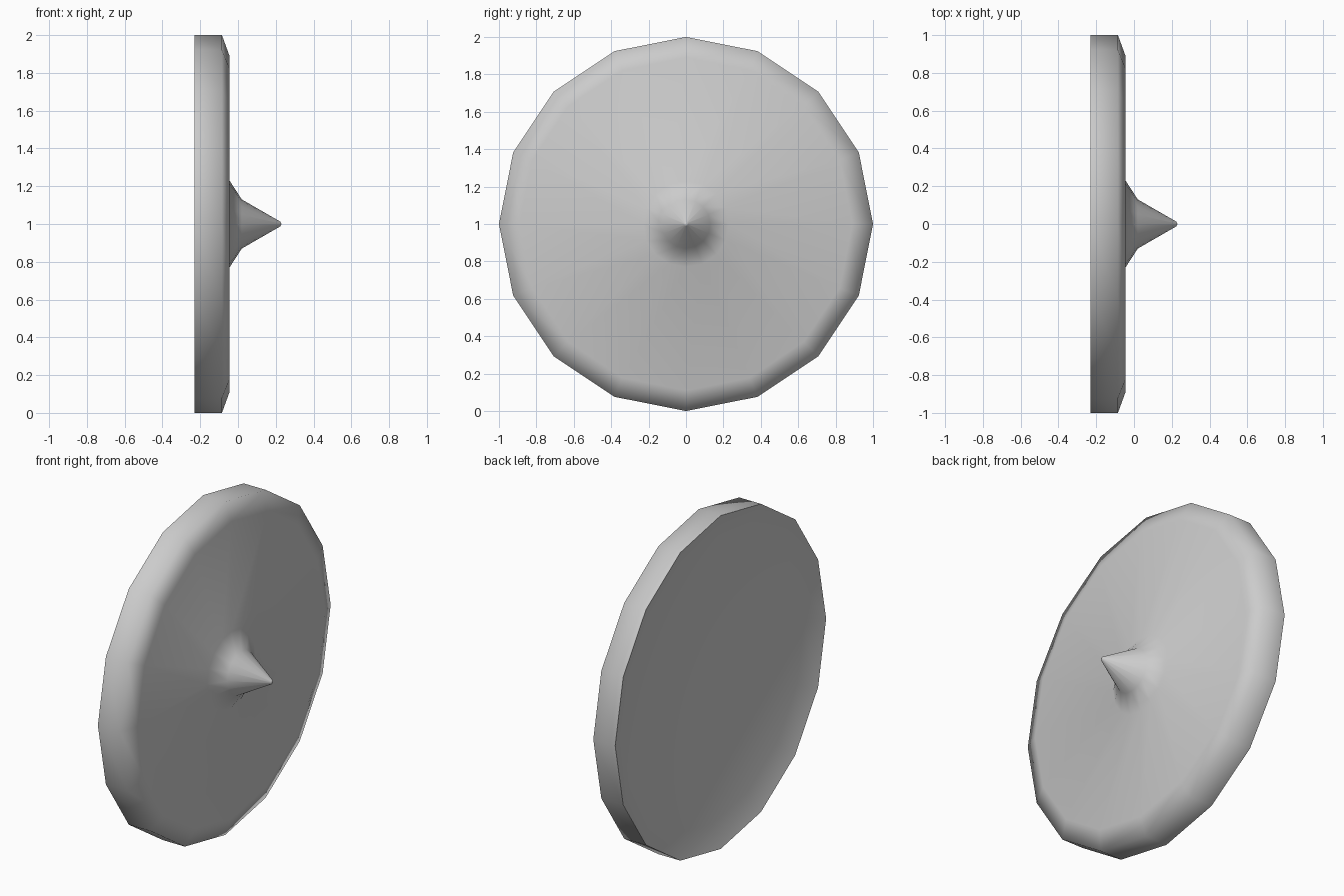
import bpy, bmesh, math

if "Cube" in bpy.data.objects:
    bpy.data.objects.remove(bpy.data.objects["Cube"])

SIDES = 16
CENTRE_Z = 1.0

# Profile along the x axis as (x, radius): recessed back, rim, face, spike
PROFILE = [(-0.18, 0.0), (-0.18, 0.86), (-0.23, 1.0), (-0.085, 1.0),
           (-0.045, 0.89), (-0.045, 0.23), (0.02, 0.13),
           (0.225, 0.012), (0.23, 0.0)]


def lathe_x(name, profile, sides):
    """Revolve a profile about the x axis into one closed surface."""
    bm = bmesh.new()
    rings = []
    for x, r in profile:
        count = sides if r > 0 else 1
        rings.append([bm.verts.new((x, r * math.cos(2 * math.pi * i / sides),
                                    CENTRE_Z + r * math.sin(2 * math.pi * i / sides)))
                      for i in range(count)])
    for a, b in zip(rings, rings[1:]):
        for i in range(sides):
            j = (i + 1) % sides
            corners = [a[i % len(a)], a[j % len(a)], b[j % len(b)], b[i % len(b)]]
            bm.faces.new(list(dict.fromkeys(corners)))
    bmesh.ops.recalc_face_normals(bm, faces=bm.faces)
    mesh = bpy.data.meshes.new(name)
    bm.to_mesh(mesh)
    bm.free()
    obj = bpy.data.objects.new(name, mesh)
    bpy.context.collection.objects.link(obj)
    return obj


# Round disc with central spike, soft front and crisp back rim
disc = lathe_x("spiked_disc", PROFILE, SIDES)
bpy.context.view_layer.objects.active = disc
disc.select_set(True)
bpy.ops.object.shade_smooth_by_angle(angle=math.radians(85))
